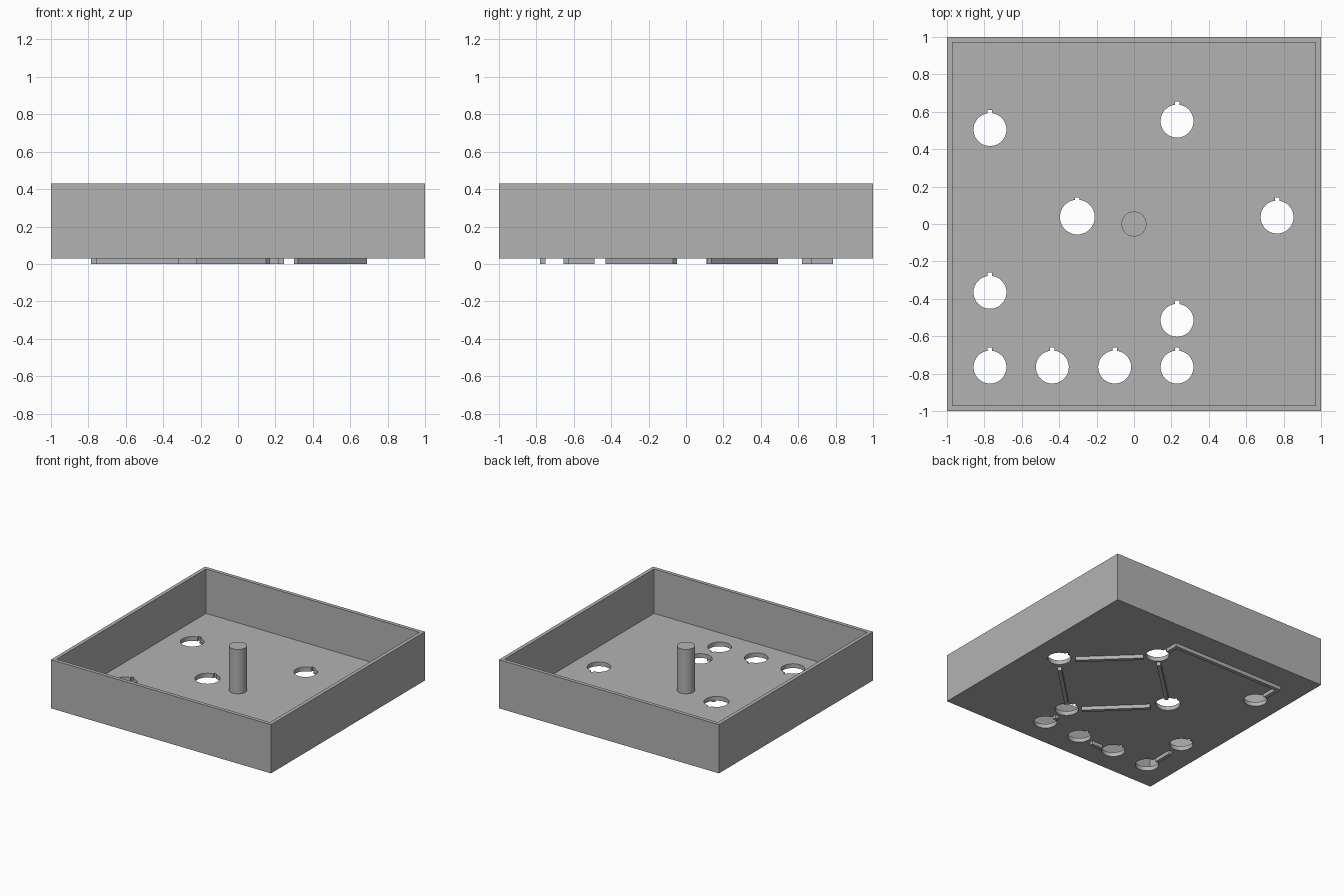
import bpy, bmesh
from math import sin, cos, pi, asin
from mathutils import Vector

cube = bpy.data.objects.get("Cube")
if cube:
    bpy.data.objects.remove(cube, do_unlink=True)

grey = bpy.data.materials.new("plain grey")
grey.use_nodes = True
colour = (0.45, 0.45, 0.45, 1)
grey.diffuse_color = colour
grey.node_tree.nodes["Principled BSDF"].inputs["Base Color"].default_value = colour

BASE, FLOOR, TOP, WALL = 0.03, 0.065, 0.43, 0.03


def add_object(name, bm):
    bmesh.ops.recalc_face_normals(bm, faces=bm.faces)
    mesh = bpy.data.meshes.new(name)
    bm.to_mesh(mesh)
    bm.free()
    mesh.materials.append(grey)
    obj = bpy.data.objects.new(name, mesh)
    bpy.context.scene.collection.objects.link(obj)
    return obj


def prism(bm, outline, z0, z1):
    """Extrude a flat outline from z0 up to z1."""
    face = bm.faces.new([bm.verts.new((x, y, z0)) for x, y in outline])
    result = bmesh.ops.extrude_face_region(bm, geom=[face])
    for v in result["geom"]:
        if isinstance(v, bmesh.types.BMVert):
            v.co.z = z1


def keyhole(cx, cy, r, half=0.012, reach=0.105, steps=48):
    """Round hole outline with a small locating notch on its +y side."""
    gap = asin(half / r)
    start, sweep = pi / 2 + gap, 2 * pi - 2 * gap
    pts = [(cx + r * cos(start + sweep * i / steps),
            cy + r * sin(start + sweep * i / steps)) for i in range(steps + 1)]
    return pts + [(cx + half, cy + reach), (cx - half, cy + reach)]


def ribbon(path, width=0.03):
    """Outline of a constant-width strip with mitred corners."""
    pts = [Vector(p) for p in path]
    sides = []
    for i, p in enumerate(pts):
        d_in = (p - pts[i - 1]).normalized() if i else None
        d_out = (pts[i + 1] - p).normalized() if i < len(pts) - 1 else None
        d_in, d_out = d_in or d_out, d_out or d_in
        n1, n2 = Vector((-d_in.y, d_in.x)), Vector((-d_out.y, d_out.x))
        miter = (n1 + n2).normalized()
        sides.append(miter * (width / 2 / miter.dot(n1)))
    left = [p + s for p, s in zip(pts, sides)]
    right = [p - s for p, s in zip(pts, sides)]
    return left + right[::-1]


# Open tray: solid block with the top inset and pushed down to the floor
bm = bmesh.new()
prism(bm, [(-1, -1), (1, -1), (1, 1), (-1, 1)], BASE, TOP)
bmesh.ops.recalc_face_normals(bm, faces=bm.faces)
lid = max(bm.faces, key=lambda f: f.calc_center_median().z)
bmesh.ops.inset_region(bm, faces=[lid], thickness=WALL, use_even_offset=True)
inner = bmesh.ops.extrude_face_region(bm, geom=[lid])
for v in inner["geom"]:
    if isinstance(v, bmesh.types.BMVert):
        v.co.z = FLOOR
if lid.is_valid:
    bmesh.ops.delete(bm, geom=[lid], context="FACES_ONLY")
tray = add_object("tray", bm)

# Notched mounting holes through the floor
holes = [(-0.77, 0.505), (0.23, 0.55), (0.765, 0.037), (-0.77, -0.365), (0.23, -0.515)]
holes += [(-0.77 + i / 3, -0.765) for i in range(4)]
bm = bmesh.new()
for x, y in holes:
    prism(bm, keyhole(x, y, 0.088), -0.1, 0.2)
prism(bm, keyhole(-0.303, 0.037, 0.093), -0.1, 0.2)
cutter = add_object("hole_cutter", bm)
cutter.hide_render = True
mod = tray.modifiers.new("holes", "BOOLEAN")
mod.operation, mod.solver, mod.object = "DIFFERENCE", "EXACT", cutter
bpy.context.view_layer.objects.active = tray
bpy.ops.object.modifier_apply(modifier=mod.name)
bpy.data.objects.remove(cutter, do_unlink=True)

# Central post
bm = bmesh.new()
prism(bm, [(0.067 * cos(i * pi / 24), 0.067 * sin(i * pi / 24)) for i in range(48)],
      FLOOR - 0.01, TOP)
post = add_object("centre_post", bm)

# Raised connecting ridges on the underside
ridges = {
    "diamond_ridge_back_right": [(0.68, 0.125), (0.31, 0.48)],
    "diamond_ridge_back_left": [(0.16, 0.48), (-0.22, 0.12)],
    "diamond_ridge_front_right": [(0.68, -0.06), (0.31, -0.42)],
    "diamond_ridge_front_left": [(0.16, -0.42), (-0.21, -0.06)],
    "corner_ridge": [(0.23, 0.67), (0.23, 0.77), (-0.77, 0.77), (-0.77, 0.62)],
    "row_ridge": [(-0.22, -0.765), (-0.32, -0.765)],
    "side_ridge": [(-0.77, -0.65), (-0.77, -0.49)],
    "short_ridge": [(0.23, -0.655), (0.23, -0.625)],
}
for name, path in ridges.items():
    bm = bmesh.new()
    prism(bm, ribbon(path), 0, BASE + 0.003)
    add_object(name, bm)

# Smooth the round surfaces while keeping edges crisp
for obj in (tray, post):
    bpy.ops.object.select_all(action="DESELECT")
    obj.select_set(True)
    bpy.context.view_layer.objects.active = obj
    bpy.ops.object.shade_smooth_by_angle()
